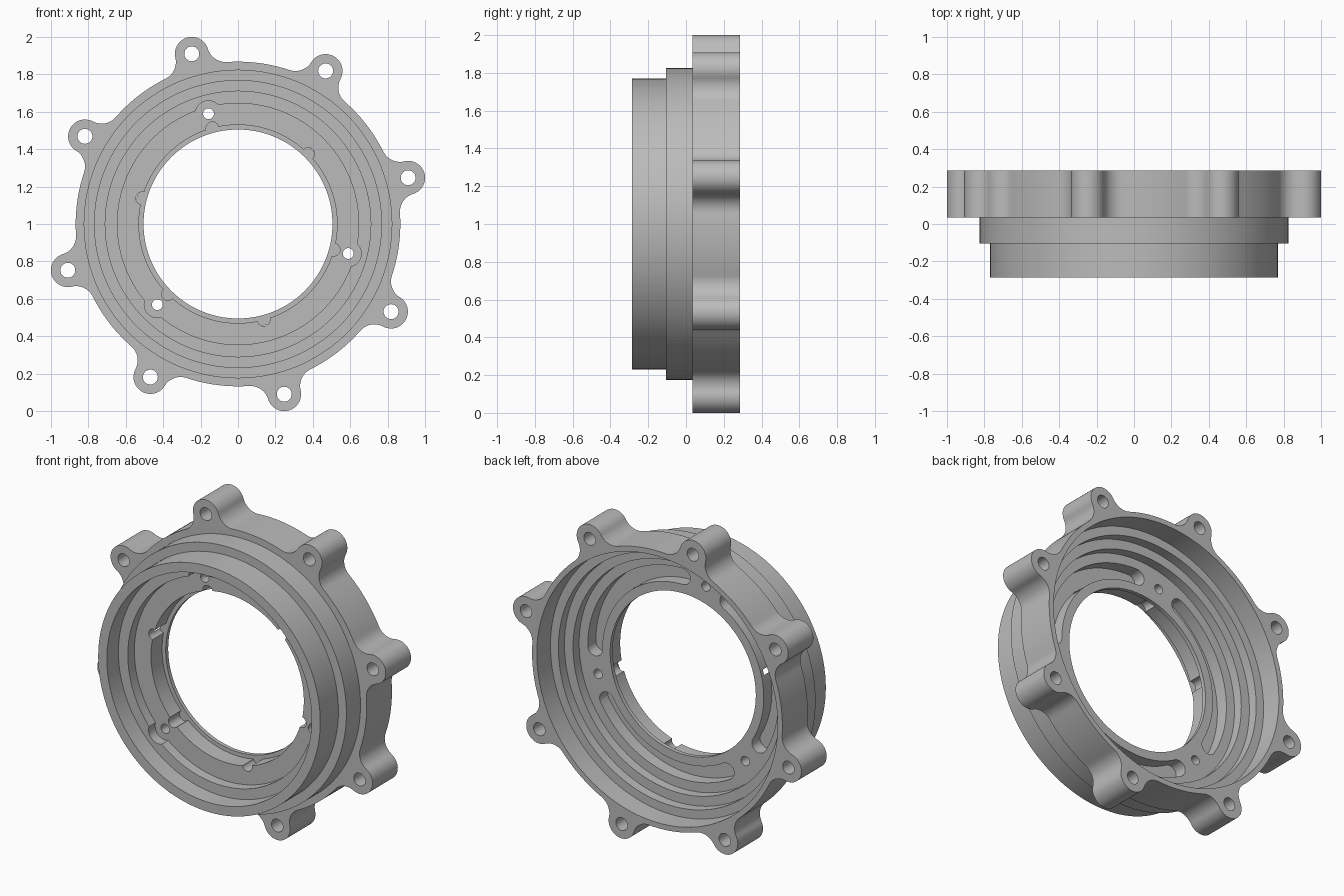
import bpy, bmesh, math
from math import cos, sin, acos, pi, radians

if "Cube" in bpy.data.objects:
    bpy.data.objects.remove(bpy.data.objects["Cube"], do_unlink=True)

CENTRE_Z = 1.0
SEGMENTS = 144
FLANGE_FRONT, FLANGE_BACK = 0.035, 0.285
FLOOR_FRONT, FLOOR_BACK = -0.105, 0.03
FLANGE_R, LUG_DIST, LUG_R, FILLET_R = 0.868, 0.943, 0.09, 0.1
LUG_ANGLES = [radians(15.2 + 45 * i) for i in range(8)]
SCREW_ANGLES = [radians(105 + 120 * i) for i in range(3)]
NOTCH_ANGLES = [radians(45 + 60 * i) for i in range(6)]
SCREW_DIST = 0.61


def polar(r, a, origin=(0, 0)):
    return (origin[0] + r * cos(a), origin[1] + r * sin(a))


def arc(origin, r, a0, a1, n):
    return [polar(r, a0 + (a1 - a0) * i / n, origin) for i in range(n + 1)]


def circle(origin, r, n):
    return arc(origin, r, 0, 2 * pi, n)[:-1]


def loft(bm, rings):
    """Capped solid through rings of (outline, y)."""
    loops = [[bm.verts.new((x, y, CENTRE_Z + z)) for x, z in pts] for pts, y in rings]
    count = len(loops[0])
    for a, b in zip(loops, loops[1:]):
        for i in range(count):
            j = (i + 1) % count
            bm.faces.new((a[i], a[j], b[j], b[i]))
    bm.faces.new(loops[0])
    bm.faces.new(loops[-1])


def make(name, solids):
    bm = bmesh.new()
    for rings in solids:
        loft(bm, rings)
    bmesh.ops.recalc_face_normals(bm, faces=bm.faces)
    mesh = bpy.data.meshes.new(name)
    bm.to_mesh(mesh)
    bm.free()
    obj = bpy.data.objects.new(name, mesh)
    bpy.context.scene.collection.objects.link(obj)
    return obj


def prism(outline, y0, y1):
    return [(outline, y0), (outline, y1)]


def turned(profile):
    return [(circle((0, 0), r, SEGMENTS), y) for r, y in profile]


def combine(target, tool, operation):
    tool.hide_render = True
    mod = target.modifiers.new(tool.name, "BOOLEAN")
    mod.object, mod.operation, mod.solver = tool, operation, "EXACT"
    bpy.context.view_layer.update()
    result = target.evaluated_get(bpy.context.evaluated_depsgraph_get())
    mesh = bpy.data.meshes.new_from_object(result)
    target.modifiers.clear()
    target.data = mesh
    bpy.data.objects.remove(tool, do_unlink=True)


# Flange outline: ring arcs, concave fillets and rounded lugs
reach, neck = FLANGE_R + FILLET_R, LUG_R + FILLET_R
spread = acos((reach ** 2 + LUG_DIST ** 2 - neck ** 2) / (2 * reach * LUG_DIST))
outline = []
for a in LUG_ANGLES:
    lug = polar(LUG_DIST, a)
    before, after = polar(reach, a - spread), polar(reach, a + spread)
    # direction from each fillet centre to the lug, relative to the lug axis
    lean = math.atan2(reach * sin(spread), LUG_DIST - reach * cos(spread))
    outline += arc(before, FILLET_R, a - spread + pi, a + lean, 12)[::1] \
        if lean > pi else arc(before, FILLET_R, a - spread - pi + 2 * pi, a + lean, 12)
    outline += arc(lug, LUG_R, a + lean - pi, a + pi - lean, 28)[1:-1]
    outline += arc(after, FILLET_R, a - lean, a + spread - pi, 12)
    outline += arc((0, 0), FLANGE_R, a + spread, a + pi / 4 - spread, 14)[1:-1]
housing = make("housing_ring", [prism(outline, FLANGE_FRONT, FLANGE_BACK)])

# Stepped round nose in front of the flange
nose = make("nose", [turned([(0.77, -0.285), (0.77, FLOOR_FRONT),
                             (0.825, FLOOR_FRONT), (0.825, 0.1)])])
combine(housing, nose, "UNION")

# Stepped bore through both ends
LIP = 0.005
bore = make("bore_cutter", [turned([
    (0.71, -0.4), (0.71, -0.17), (0.645, -0.17), (0.645, FLOOR_FRONT),
    (0.53, FLOOR_FRONT), (0.53, LIP), (0.505, LIP), (0.505, FLOOR_BACK),
    (0.72, FLOOR_BACK), (0.72, 0.09), (0.78, 0.09), (0.78, 0.15),
    (0.835, 0.15), (0.835, 0.4)])])
combine(housing, bore, "DIFFERENCE")

# Lug holes and screw holes
holes = [prism(circle(polar(LUG_DIST, a), 0.04, 28), -0.1, 0.4) for a in LUG_ANGLES]
holes += [prism(circle(polar(SCREW_DIST, a), 0.029, 24), -0.2, 0.2) for a in SCREW_ANGLES]
combine(housing, make("hole_cutter", holes), "DIFFERENCE")

# Round clearances in the recess wall beside the screws
clearances = [prism(circle(polar(SCREW_DIST, a), 0.07, 32), -0.25, FLOOR_FRONT)
              for a in SCREW_ANGLES]
combine(housing, make("clearance_cutter", clearances), "DIFFERENCE")

# Half-round notches in the inner edge, stopped by the rear lip
notches = [prism(circle(polar(0.53, a), 0.034, 24), -0.2, LIP) for a in NOTCH_ANGLES]
combine(housing, make("notch_cutter", notches), "DIFFERENCE")

# Curved blind slots in the rear floor
slots = []
HALF = 0.05
for a in SCREW_ANGLES:
    a0, a1 = a + radians(15), a + radians(105)
    shape = arc((0, 0), SCREW_DIST + HALF, a0, a1, 36)
    shape += arc(polar(SCREW_DIST, a1), HALF, a1, a1 + pi, 14)[1:-1]
    shape += arc((0, 0), SCREW_DIST - HALF, a1, a0, 36)
    shape += arc(polar(SCREW_DIST, a0), HALF, a0 + pi, a0 + 2 * pi, 14)[1:-1]
    slots.append(prism(shape, -0.05, 0.06))
combine(housing, make("slot_cutter", slots), "DIFFERENCE")

# Plain grey metal
metal = bpy.data.materials.new("grey_metal")
metal.use_nodes = True
colour = (0.5, 0.5, 0.5, 1)
metal.diffuse_color = colour
metal.node_tree.nodes["Principled BSDF"].inputs["Base Color"].default_value = colour
housing.data.materials.clear()
housing.data.materials.append(metal)
for face in housing.data.polygons:
    face.material_index = 0

bpy.ops.object.select_all(action="DESELECT")
housing.select_set(True)
bpy.context.view_layer.objects.active = housing
bpy.ops.object.shade_smooth_by_angle(angle=radians(30))
